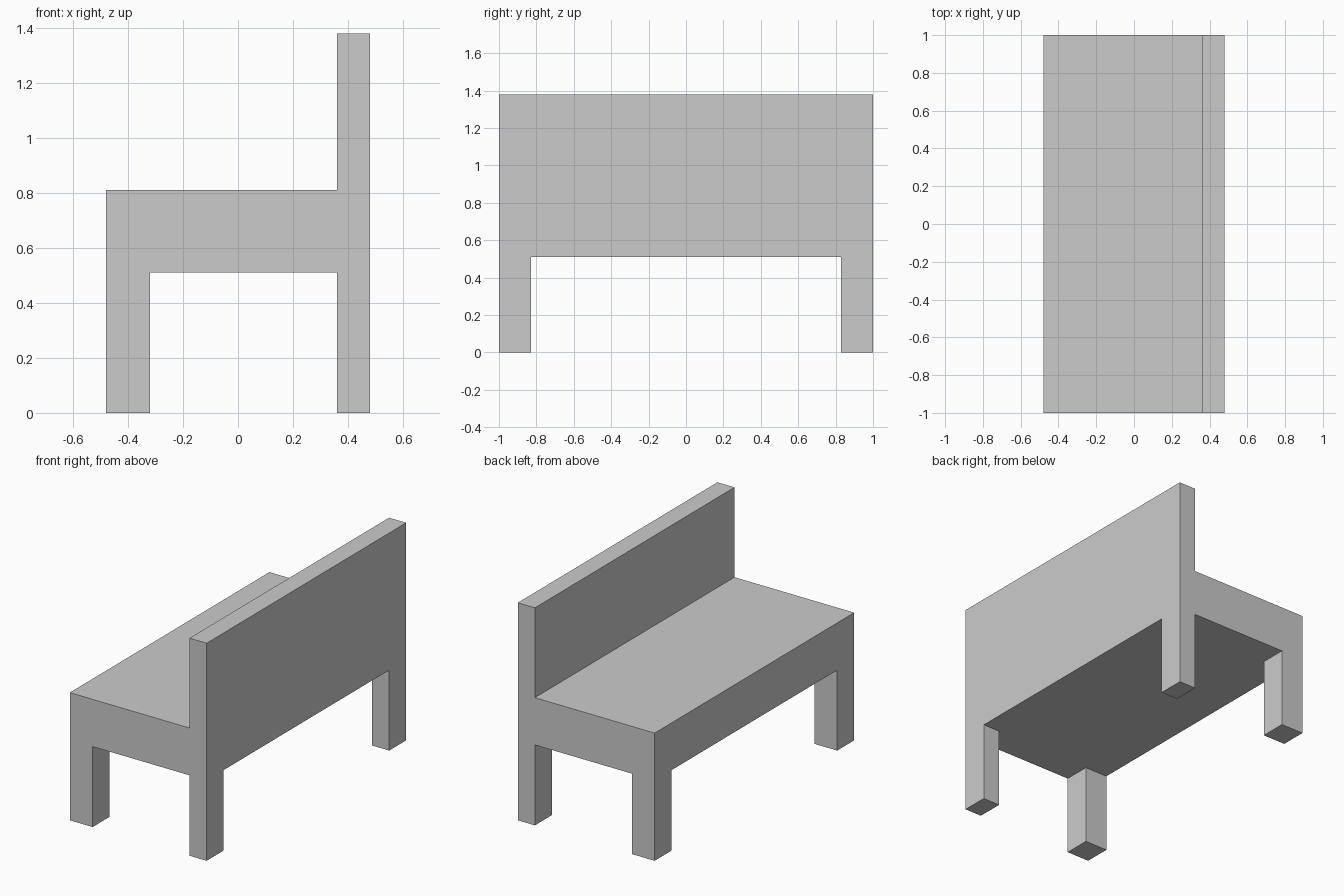
import bpy

if "Cube" in bpy.data.objects:
    bpy.data.objects.remove(bpy.data.objects["Cube"])


def box(name, x, y, z):
    """Axis-aligned box from (min, max) ranges."""
    bpy.ops.mesh.primitive_cube_add(size=1)
    ob = bpy.context.object
    ob.name = name
    ob.location = [(a + b) / 2 for a, b in (x, y, z)]
    ob.scale = [b - a for a, b in (x, y, z)]
    bpy.ops.object.transform_apply(location=True, rotation=False, scale=True)
    return ob


FRONT, BACK, BACK_INNER = -0.48, 0.48, 0.36
UNDERSIDE, SEAT_TOP, TOP = 0.51, 0.81, 1.38
LEG_INNER = 0.83

# Thick seat slab, and backrest running down to the seat underside
box("seat", (FRONT, BACK_INNER), (-1, 1), (UNDERSIDE, SEAT_TOP))
box("backrest", (BACK_INNER, BACK), (-1, 1), (UNDERSIDE, TOP))

# Legs flush with the corners, mirrored across the bench length
for name, x in (("front_leg", (FRONT, -0.32)), ("back_leg", (BACK_INNER, BACK))):
    for side, y in (("left", (-1, -LEG_INNER)), ("right", (LEG_INNER, 1))):
        box(f"{name}_{side}", x, y, (0, UNDERSIDE))
